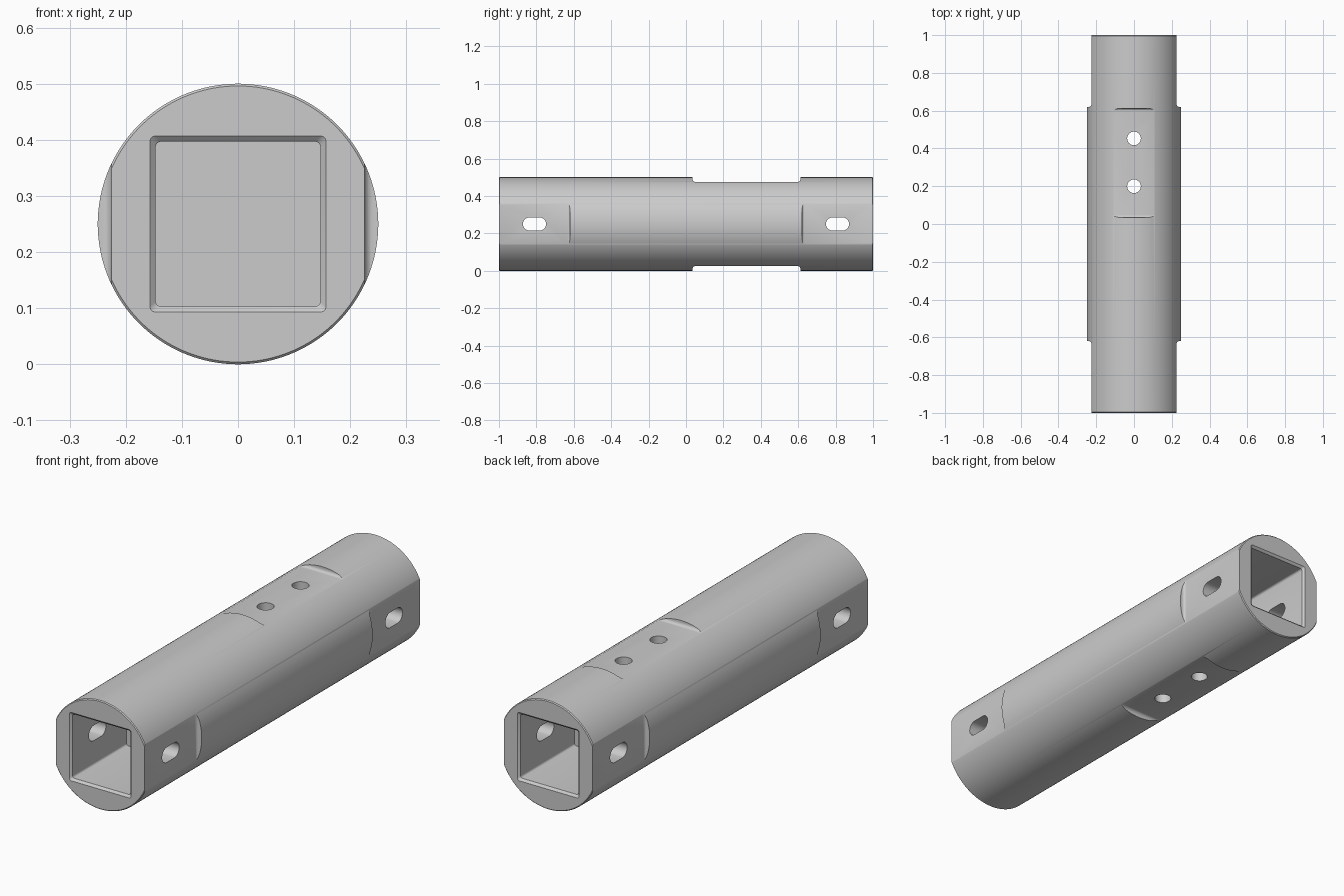
import bpy, bmesh
from math import sin, cos, pi
from mathutils import Vector

cube = bpy.data.objects.get("Cube")
if cube:
    bpy.data.objects.remove(cube, do_unlink=True)

R, HALF, MID = 0.25, 1.0, 0.25      # tube radius, half length, axis height
FLAT = 0.225                        # distance of the flats from the axis
POCKET = 0.147                      # half width of the square socket

metal = bpy.data.materials.new("plain grey metal")
metal.use_nodes = True
grey = (0.6, 0.6, 0.6, 1)
metal.diffuse_color = grey
metal.node_tree.nodes["Principled BSDF"].inputs["Base Color"].default_value = grey


def loft(name, rings):
    """Closed solid through matching rings of points."""
    bm = bmesh.new()
    loops = [[bm.verts.new(p) for p in ring] for ring in rings]
    n = len(loops[0])
    for a, b in zip(loops, loops[1:]):
        for i in range(n):
            j = (i + 1) % n
            bm.faces.new((a[i], a[j], b[j], b[i]))
    bm.faces.new(loops[0][::-1])
    bm.faces.new(loops[-1])
    bmesh.ops.recalc_face_normals(bm, faces=bm.faces)
    mesh = bpy.data.meshes.new(name)
    bm.to_mesh(mesh)
    bm.free()
    mesh.materials.append(metal)
    obj = bpy.data.objects.new(name, mesh)
    bpy.context.collection.objects.link(obj)
    return obj


def oval(radius, stretch=0, n=32):
    """Circle, or slot when stretched along its first axis."""
    pts = []
    for i in range(n):
        a = 2 * pi * (i + 0.5) / n
        pts.append((radius * cos(a) + (stretch if cos(a) > 0 else -stretch), radius * sin(a)))
    return pts


def rounded_square(half, r=0.01, steps=4):
    pts = []
    for q, (sx, sz) in enumerate(((1, 1), (-1, 1), (-1, -1), (1, -1))):
        for k in range(steps + 1):
            a = (q + k / steps) * pi / 2
            pts.append((sx * (half - r) + r * cos(a), sz * (half - r) + r * sin(a)))
    return pts


def flat_profile(y0, y1, r=0.015, steps=5):
    """Lengthwise section of a flat, with filleted ends on its floor."""
    pts = [(y1, 0.3), (y0, 0.3)]
    for k in range(steps + 1):
        a = pi + k / steps * pi / 2
        pts.append((y0 + r + r * cos(a), FLAT + r + r * sin(a)))
    for k in range(steps + 1):
        a = 1.5 * pi + k / steps * pi / 2
        pts.append((y1 - r + r * cos(a), FLAT + r + r * sin(a)))
    return pts


def circle_ring(radius, y):
    return [(x, y, z + MID) for x, z in oval(radius, n=160)]


# Round tube body with softened end rims
body = loft("tube_body", [circle_ring(R - 0.004, -HALF), circle_ring(R, -HALF + 0.004),
                          circle_ring(R, HALF - 0.004), circle_ring(R - 0.004, HALF)])
cutters = []

for end in (-1, 1):
    # Square socket with chamfered mouth
    rings = []
    for y, half in ((1.01, POCKET + 0.02), (0.99, POCKET), (0.6, POCKET)):
        rings.append([(x, end * y, z + MID) for x, z in rounded_square(half)])
    cutters.append(loft("socket_cutter", rings))
    for side in (-1, 1):
        # Side flats at both ends
        section = flat_profile(0.62, 1.1)
        cutters.append(loft("side_flat_cutter", [
            [(side * d, end * y, z) for y, d in section] for z in (0.05, 0.45)]))
    # Slot through both side walls
    cutters.append(loft("slot_cutter", [
        [(x, end * 0.81 + y, z + MID) for y, z in oval(0.035, 0.027)] for x in (-0.3, 0.3)]))

# Flats on top and underside
for side in (-1, 1):
    section = flat_profile(0.035, 0.612)
    cutters.append(loft("mount_flat_cutter", [
        [(x, y, MID + side * d) for y, d in section] for x in (-0.2, 0.2)]))

# Round bolt holes through top and underside
for y0 in (0.2, 0.453):
    cutters.append(loft("bolt_hole_cutter", [
        [(x, y0 + y, z) for x, y in oval(0.036)] for z in (-0.1, 0.6)]))

# Cut everything from the body
bpy.ops.object.select_all(action="DESELECT")
bpy.context.view_layer.objects.active = body
body.select_set(True)
for cutter in cutters:
    mod = body.modifiers.new("cut", "BOOLEAN")
    mod.operation, mod.solver, mod.object = "DIFFERENCE", "EXACT", cutter
    bpy.ops.object.modifier_apply(modifier=mod.name)
    bpy.data.objects.remove(cutter, do_unlink=True)

bpy.ops.object.shade_smooth_by_angle(angle=0.5)
